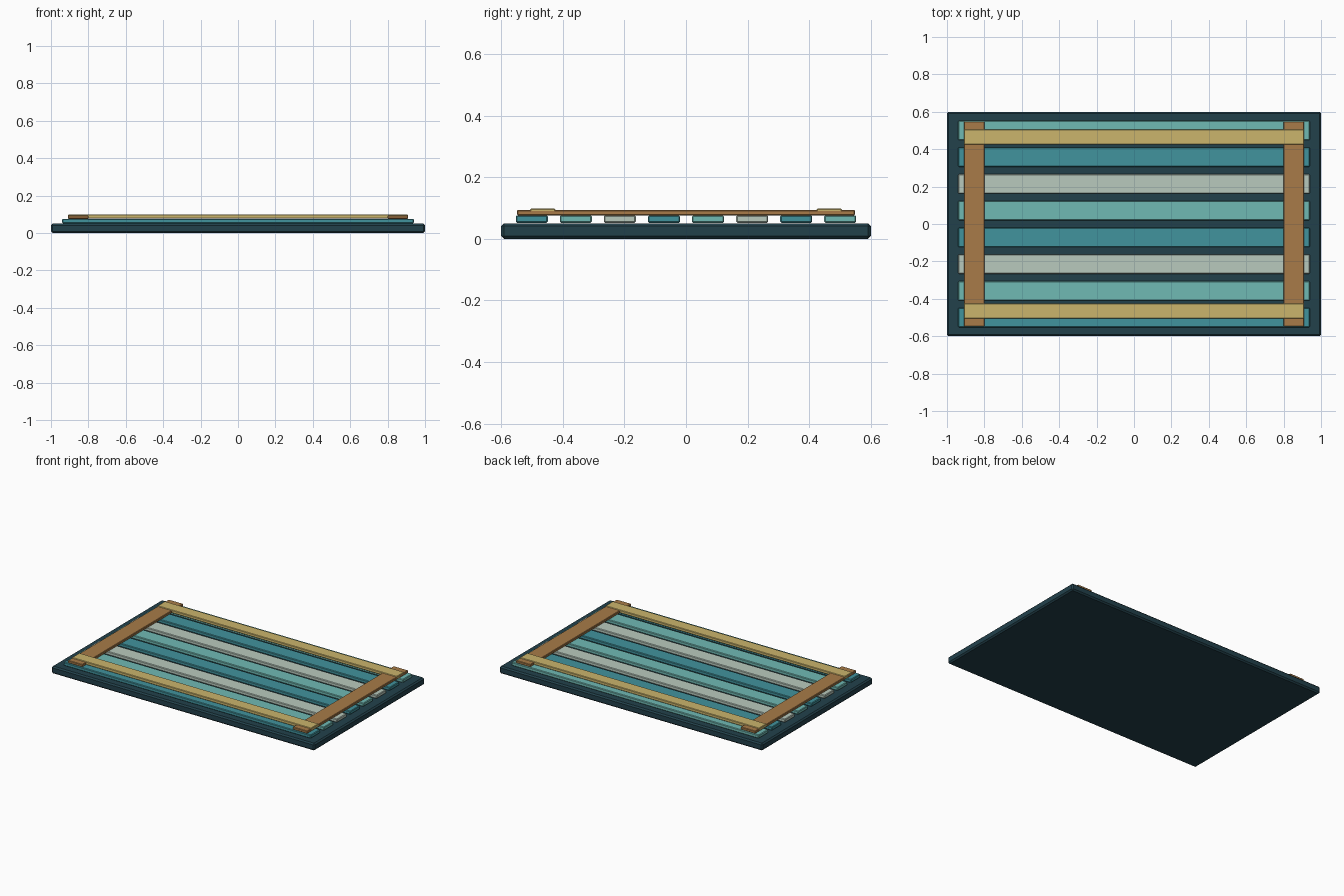
import bpy

if "Cube" in bpy.data.objects:
    bpy.data.objects.remove(bpy.data.objects["Cube"])

def material(name, hex_code):
    """Flat material from an sRGB hex colour, stored as linear values."""
    srgb = [int(hex_code[i:i + 2], 16) / 255 for i in (0, 2, 4)]
    lin = [c / 12.92 if c <= 0.04045 else ((c + 0.055) / 1.055) ** 2.4 for c in srgb]
    m = bpy.data.materials.new(name)
    m.diffuse_color = (*lin, 1.0)
    m.use_nodes = True
    m.node_tree.nodes["Principled BSDF"].inputs["Base Color"].default_value = m.diffuse_color
    return m

def box(name, x, y, z, mat, bevel):
    """Chamfered box from (min, max) ranges on each axis."""
    bpy.ops.mesh.primitive_cube_add(
        size=1, location=[(r[0] + r[1]) / 2 for r in (x, y, z)])
    ob = bpy.context.object
    ob.name = name
    ob.scale = [r[1] - r[0] for r in (x, y, z)]
    bpy.ops.object.transform_apply(location=False, rotation=False, scale=True)
    ob.data.materials.append(mat)
    mod = ob.modifiers.new("chamfer", 'BEVEL')
    mod.width = bevel
    mod.segments = 1
    return ob

navy = material("dark slate", "22414b")
teal = material("teal", "41939d")
aqua = material("light aqua", "70bab4")
pale = material("pale sage", "b9cabe")
brown = material("brown wood", "a87b48")
straw = material("straw yellow", "cbb56c")

# Base board
box("base_board", (-1, 1), (-0.6, 0.6), (0, 0.05), navy, 0.009)

# Eight long slats, front to back
slat_colours = [teal, aqua, pale, teal, aqua, pale, teal, aqua]
for i, mat in enumerate(slat_colours):
    y = (i - 3.5) * 0.143
    box(f"slat_{i + 1}", (-0.94, 0.94), (y - 0.052, y + 0.052),
        (0.052, 0.076), mat, 0.004)

# Crosswise end strips, and the lengthwise strips lying over them
for side, word in ((-1, "left"), (1, "right")):
    c = side * 0.855
    box(f"{word}_end_strip", (c - 0.055, c + 0.055), (-0.548, 0.548),
        (0.076, 0.094), brown, 0.003)
for side, word in ((-1, "front"), (1, "back")):
    c = side * 0.465
    box(f"{word}_long_strip", (-0.91, 0.91), (c - 0.041, c + 0.041),
        (0.077, 0.098), straw, 0.003)
